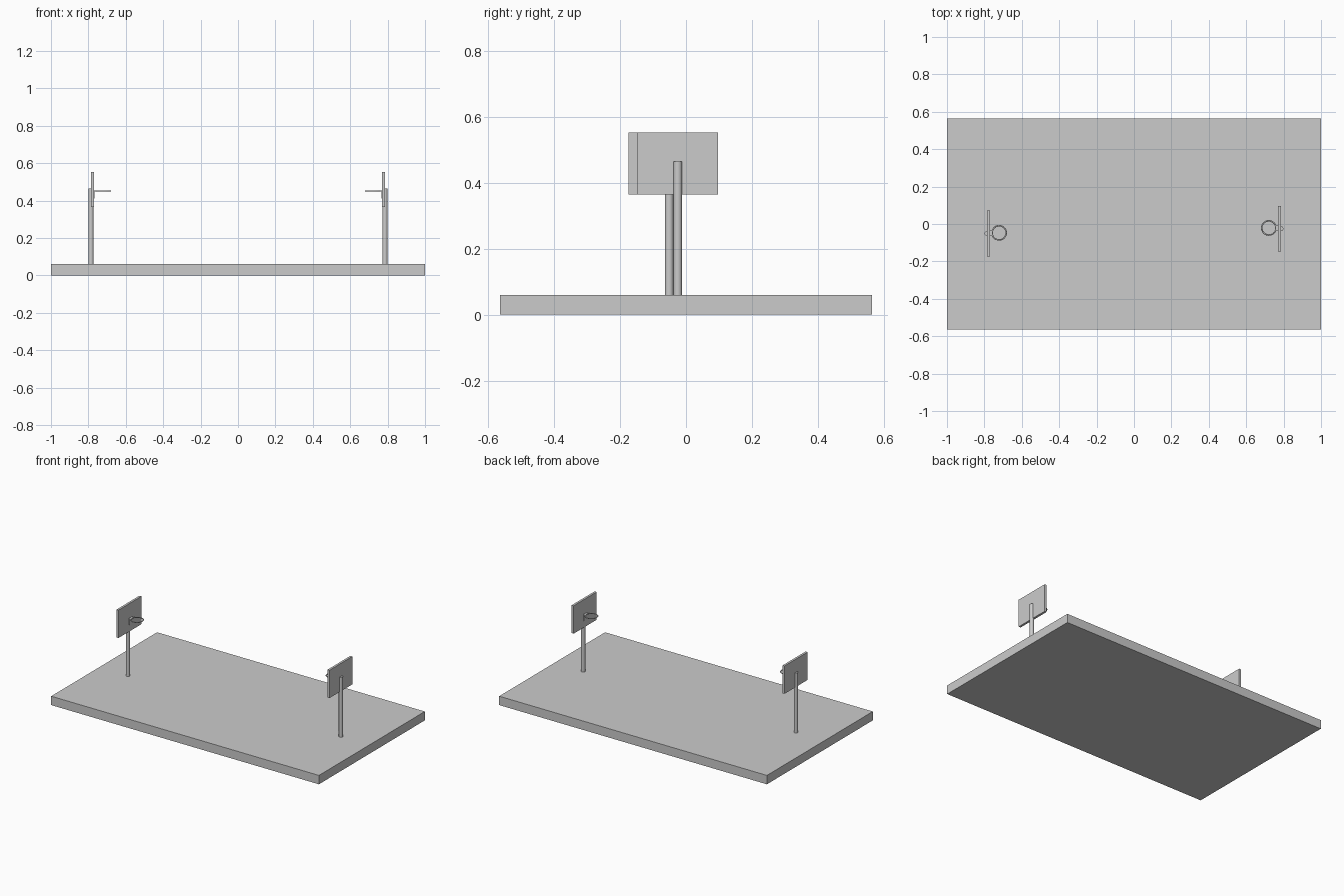
import bpy

if "Cube" in bpy.data.objects:
    bpy.data.objects.remove(bpy.data.objects["Cube"])


def box(name, lo, hi):
    bpy.ops.mesh.primitive_cube_add(size=1, location=[(a + b) / 2 for a, b in zip(lo, hi)])
    ob = bpy.context.object
    ob.name = name
    ob.scale = [b - a for a, b in zip(lo, hi)]
    bpy.ops.object.transform_apply(location=False, rotation=False, scale=True)
    return ob


def xbox(name, s, x0, x1, y0, y1, z0, z1):
    # box given by distance from the court centre, on side s
    return box(name, (min(s * x0, s * x1), y0, z0), (max(s * x0, s * x1), y1, z1))


def hoop(side, s, y):
    # upright pole behind the board
    bpy.ops.mesh.primitive_cylinder_add(vertices=24, radius=0.013, depth=0.41,
                                        location=(s * 0.786, y, 0.26))
    bpy.context.object.name = side + "_pole"
    bpy.ops.object.shade_smooth_by_angle()
    # backboard
    xbox(side + "_backboard", s, 0.771, 0.786, y - 0.123, y + 0.122, 0.365, 0.553)
    # rim and its L-shaped bracket
    ry = y + 0.004
    bpy.ops.mesh.primitive_torus_add(major_segments=32, minor_segments=8, major_radius=0.038,
                                     minor_radius=0.004, location=(s * 0.721, ry, 0.452))
    bpy.context.object.name = side + "_rim"
    bpy.context.object.scale.z = 0.7
    bpy.ops.object.shade_smooth_by_angle()
    xbox(side + "_bracket_arm", s, 0.756, 0.772, ry - 0.016, ry + 0.016, 0.449, 0.455)
    xbox(side + "_bracket_plate", s, 0.767, 0.772, ry - 0.016, ry + 0.016, 0.412, 0.455)


# court slab
box("court_slab", (-1, -0.565, 0), (1, 0.565, 0.06))
hoop("left", -1, -0.051)
hoop("right", 1, -0.025)
